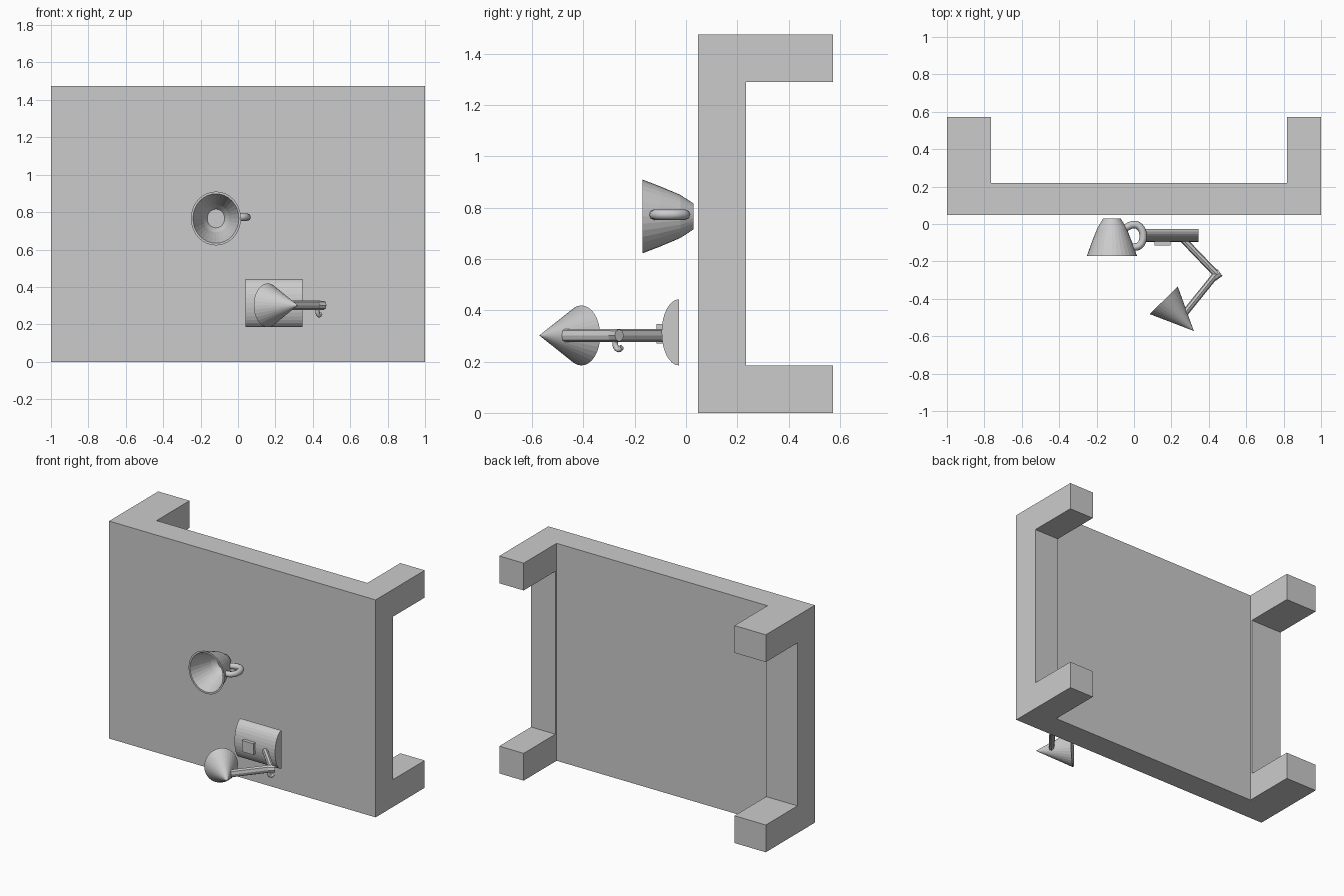
import bpy, bmesh, math
from mathutils import Vector, Matrix

cube = bpy.data.objects.get("Cube")
if cube:
    bpy.data.objects.remove(cube, do_unlink=True)

grey = bpy.data.materials.new("plain_grey")
grey.use_nodes = True
COLOUR = (0.6, 0.6, 0.6, 1)
grey.diffuse_color = COLOUR
grey.node_tree.nodes["Principled BSDF"].inputs["Base Color"].default_value = COLOUR


def finish(name, bm):
    bmesh.ops.recalc_face_normals(bm, faces=bm.faces)
    mesh = bpy.data.meshes.new(name)
    bm.to_mesh(mesh)
    bm.free()
    obj = bpy.data.objects.new(name, mesh)
    mesh.materials.append(grey)
    bpy.context.collection.objects.link(obj)
    return obj


def box(name, x0, x1, y0, y1, z0, z1):
    bm = bmesh.new()
    size = Matrix.Diagonal((x1 - x0, y1 - y0, z1 - z0, 1))
    place = Matrix.Translation(((x0 + x1) / 2, (y0 + y1) / 2, (z0 + z1) / 2))
    bmesh.ops.create_cube(bm, size=1, matrix=place @ size)
    return finish(name, bm)


def rod(name, start, end, width, height, tip=1.0, sides=8):
    """Oval rod or cone between two points; height is along z."""
    start, end = Vector(start), Vector(end)
    axis = (end - start).normalized()
    up = Vector((0, 0, 1))
    side = up.cross(axis).normalized()
    frame = Matrix((side * width, up * height, axis)).transposed().to_4x4()
    bm = bmesh.new()
    bmesh.ops.create_cone(bm, cap_ends=True, segments=sides, radius1=1, radius2=tip,
                          depth=(end - start).length,
                          matrix=Matrix.Translation((start + end) / 2) @ frame)
    return finish(name, bm)


def tube(name, points, radius):
    curve = bpy.data.curves.new(name, "CURVE")
    curve.dimensions = "3D"
    curve.bevel_depth = radius
    curve.bevel_resolution = 2
    curve.use_fill_caps = True
    curve.resolution_u = 5
    spline = curve.splines.new("BEZIER")
    spline.bezier_points.add(len(points) - 1)
    for bp, co in zip(spline.bezier_points, points):
        bp.co = co
        bp.handle_left_type = bp.handle_right_type = "AUTO"
    curve.materials.append(grey)
    obj = bpy.data.objects.new(name, curve)
    bpy.context.collection.objects.link(obj)
    return obj


# Table lying on its side: top, edge rails and four legs
TOP, FRONT, RAIL, FEET, LEG = 1.475, 0.047, 0.233, 0.573, 0.185
box("table_top", -1, 1, FRONT, 0.22, 0, TOP)
for side, x0, x1 in (("right", -1, -0.765), ("left", 0.817, 1)):
    box(side + "_rail", x0, x1, FRONT, RAIL, 0, TOP)
    box(side + "_lower_leg", x0, x1, FRONT, FEET, 0, LEG)
    box(side + "_upper_leg", x0, x1, FRONT, FEET, TOP - LEG, TOP)

# Cup: oval profile spun around the y axis, mouth to the front
profile = [(0, 0.03), (0.05, 0.03), (0.084, -0.022), (0.117, -0.1), (0.144, -0.17),
           (0.132, -0.17), (0.106, -0.1), (0.074, -0.022), (0.05, 0.015), (0, 0.015)]
bm = bmesh.new()
verts = [bm.verts.new((r, y, 0)) for r, y in profile]
edges = [bm.edges.new(pair) for pair in zip(verts, verts[1:])]
bmesh.ops.spin(bm, geom=verts + edges, axis=(0, 1, 0), cent=(0, 0, 0),
               angle=math.tau, steps=32)
bmesh.ops.remove_doubles(bm, verts=bm.verts, dist=0.0005)
bmesh.ops.transform(bm, verts=bm.verts,
                    matrix=Matrix.Translation((-0.118, 0, 0.766)) @ Matrix.Diagonal((0.93, 1, 1, 1)))
finish("cup", bm)
tube("cup_handle", [(x, y, 0.773) for x, y in
     ((-0.005, -0.125), (0.03, -0.115), (0.049, -0.066), (0.03, -0.015),
      (0, -0.003), (-0.045, -0.02))], 0.02)

# Lamp base: half an oval cylinder lying along x
bm = bmesh.new()
arc = [math.pi * i / 16 for i in range(17)]
face = bm.faces.new([bm.verts.new((0.04, -0.027 - 0.068 * math.sin(a), 0.314 + 0.129 * math.cos(a)))
                     for a in arc])
out = bmesh.ops.extrude_face_region(bm, geom=[face])
bmesh.ops.translate(bm, vec=(0.305, 0, 0),
                    verts=[v for v in out["geom"] if isinstance(v, bmesh.types.BMVert)])
finish("lamp_base", bm)
box("lamp_switch", 0.11, 0.195, -0.115, -0.07, 0.27, 0.346)

# Lamp arms, elbow and hook
elbow = (0.44, -0.268, 0.302)
rod("lamp_lower_arm", (0.255, -0.075, 0.302), elbow, 0.018, 0.026)
rod("lamp_upper_arm", elbow, (0.265, -0.485, 0.302), 0.018, 0.026)
rod("lamp_elbow", (0.425, -0.285, 0.302), (0.46, -0.26, 0.302), 0.022, 0.024)
tube("lamp_hook", [(0.425, -0.275, 0.285), (0.425, -0.275, 0.262), (0.433, -0.263, 0.247),
                   (0.441, -0.25, 0.256)], 0.011)

# Lamp shade: closed cone turned toward the table
rod("lamp_shade", (0.159, -0.408, 0.302), (0.32, -0.572, 0.302), 0.105, 0.117, tip=0, sides=32)
